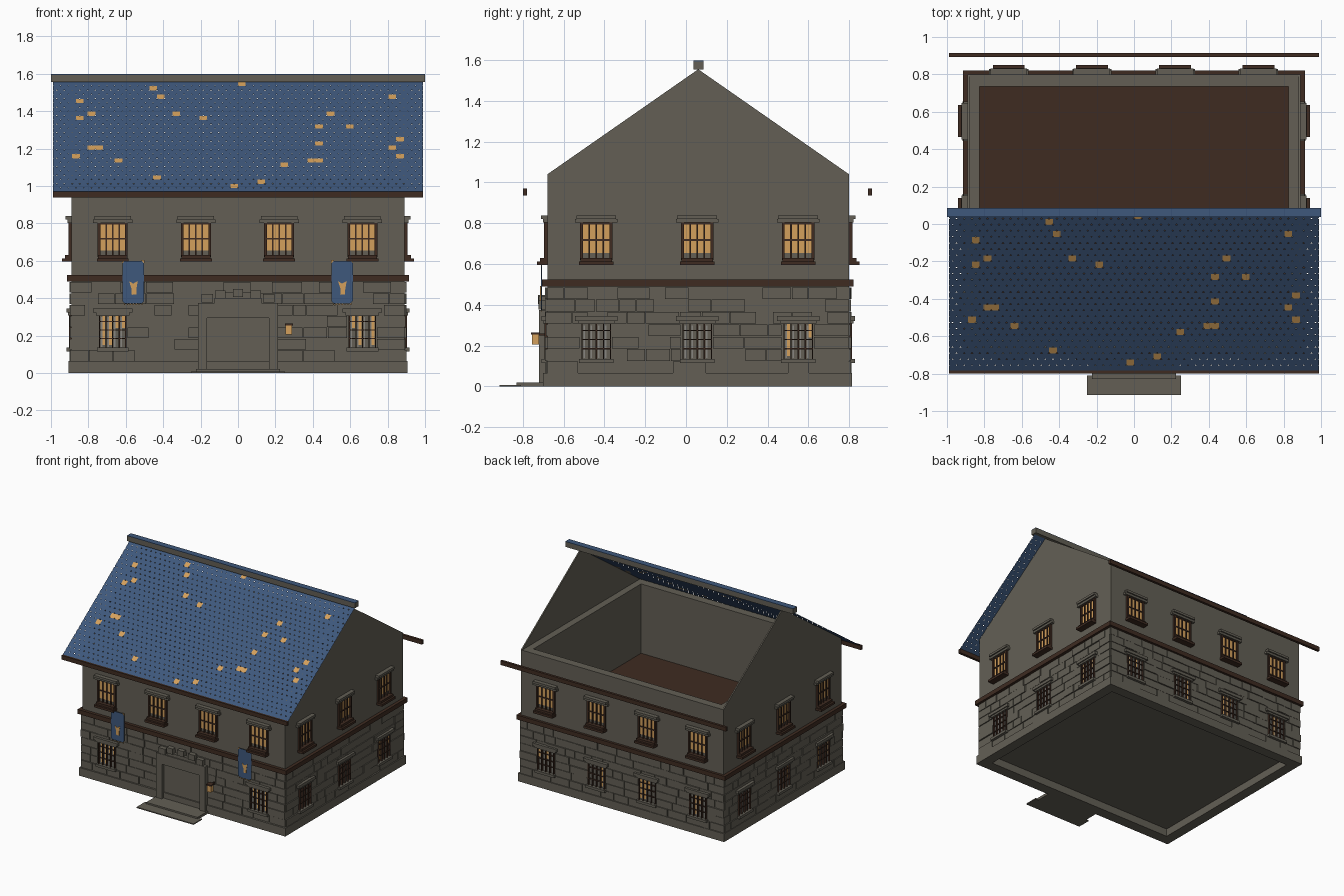
import bpy, bmesh, math, random

if "Cube" in bpy.data.objects:
    bpy.data.objects.remove(bpy.data.objects["Cube"])
random.seed(7)


def lin(c):
    c /= 255
    return c / 12.92 if c < 0.04045 else ((c + 0.055) / 1.055) ** 2.4


def material(name, r, g, b):
    m = bpy.data.materials.new(name)
    m.diffuse_color = (lin(r), lin(g), lin(b), 1)
    m.use_nodes = True
    m.node_tree.nodes["Principled BSDF"].inputs["Base Color"].default_value = m.diffuse_color
    return m


STONE = material("grey_stone", 99, 95, 85)
WOOD = material("dark_brown_wood", 62, 43, 33)
BLUE = material("slate_blue", 62, 88, 124)
AMBER = material("amber_glow", 212, 160, 92)
PALE = material("pale_grey_glass", 135, 133, 128)
parts = {}


def part(name, mat):
    """One bmesh per named part, filled in piece by piece."""
    if name not in parts:
        parts[name] = (bmesh.new(), mat)
    return parts[name][0]


def box(name, mat, x0, x1, y0, y1, z0, z1):
    bm = part(name, mat)
    vs = [bm.verts.new((x, y, z)) for x in (x0, x1) for y in (y0, y1) for z in (z0, z1)]
    for f in ((0, 1, 3, 2), (4, 6, 7, 5), (0, 4, 5, 1), (2, 3, 7, 6), (0, 2, 6, 4), (1, 5, 7, 3)):
        bm.faces.new([vs[i] for i in f])


def ring(name, mat, x, y0, y1, t, z0, z1):
    """Rectangular frame of wall thickness t."""
    box(name, mat, -x, x, y0, y0 + t, z0, z1)
    box(name, mat, -x, x, y1 - t, y1, z0, z1)
    for s in (-x, x - t):
        box(name, mat, s, s + t, y0 + t, y1 - t, z0, z1)


def prism(name, mat, pts, direction):
    """Extrude a polygon (list of 3D points) along a vector."""
    bm = part(name, mat)
    f = bm.faces.new([bm.verts.new(p) for p in pts])
    if direction:
        g = bmesh.ops.extrude_face_region(bm, geom=[f])["geom"]
        bmesh.ops.translate(bm, vec=direction, verts=[v for v in g if isinstance(v, bmesh.types.BMVert)])
        bm.faces.new([bm.verts.new(p) for p in pts]) if not f.is_valid else None


WX, YF, YB = 0.89, -0.68, 0.80


def on_wall(side, name, mat, u0, u1, o0, o1, z0, z1):
    """Box in wall coordinates: u along the wall, o outward."""
    if side == "front":
        box(name, mat, u0, u1, YF - o1, YF - o0, z0, z1)
    elif side == "back":
        box(name, mat, u0, u1, YB + o0, YB + o1, z0, z1)
    elif side == "right":
        box(name, mat, WX + o0, WX + o1, u0, u1, z0, z1)
    else:
        box(name, mat, -WX - o1, -WX - o0, u0, u1, z0, z1)


# Walls, plinth, timber band, floors
ring("walls", STONE, WX, YF, YB, 0.065, 0.0, 1.04)
ring("plinth", STONE, 0.905, -0.70, 0.815, 0.03, 0.0, 0.065)
ring("storey_band", WOOD, 0.915, -0.705, 0.82, 0.03, 0.49, 0.525)
box("upper_floor", WOOD, -0.83, 0.83, -0.62, 0.74, 0.47, 0.49)
box("ground_floor", STONE, -0.83, 0.83, -0.62, 0.74, 0.06, 0.08)

# Gable sheets
for s in (-1, 1):
    prism("gables", STONE, [(s * WX, YF, 1.04), (s * WX, YB, 1.04), (s * WX, 0.06, 1.555)], (-s * 0.01, 0, 0))

# Windows
LONG, SHORT = (-0.67, -0.225, 0.22, 0.665), (-0.44, 0.055, 0.55)
layout = {"front": (LONG, (LONG[0], LONG[3])), "back": (LONG, LONG),
          "right": (SHORT, SHORT), "left": (SHORT, SHORT)}


def upper_window(side, u):
    def w(name, mat, a, b, o0, o1, z0, z1):
        on_wall(side, name, mat, u + a, u + b, o0, o1, z0, z1)
    w("window_panes", AMBER, -0.07, 0.07, 0, 0.004, 0.655, 0.80)
    for a in (-0.08, 0.066):
        w("window_frames", WOOD, a, a + 0.014, 0, 0.016, 0.62, 0.81)
    for a in (-0.035, 0, 0.035):
        w("window_frames", WOOD, a - 0.004, a + 0.004, 0, 0.012, 0.62, 0.80)
    for z, h in ((0.795, 0.012), (0.714, 0.008)):
        w("window_frames", WOOD, -0.08, 0.08, 0, 0.011, z, z + h)
    w("window_sills", WOOD, -0.085, 0.085, 0, 0.05, 0.595, 0.613)
    w("window_sills", WOOD, -0.078, 0.078, 0, 0.035, 0.613, 0.63)
    w("window_lintels", STONE, -0.105, 0.105, 0, 0.022, 0.803, 0.82)
    w("window_lintels", STONE, -0.098, 0.098, 0, 0.032, 0.82, 0.838)


def lower_window(side, u):
    def w(name, mat, a, b, o0, o1, z0, z1):
        on_wall(side, name, mat, u + a, u + b, o0, o1, z0, z1)
    for i in range(4):
        a = -0.066 + i * 0.035
        w("lower_glints", PALE, a + 0.004, a + 0.011, 0, 0.003, 0.14, 0.30)
        if random.random() < 0.4:
            w("lower_lights", AMBER, a + 0.011, a + 0.026, 0, 0.004, random.choice((0.15, 0.2, 0.24)), 0.305)
    for a in (-0.07, -0.035, 0, 0.035, 0.07):
        w("window_bars", WOOD, a - 0.003, a + 0.003, 0, 0.014, 0.135, 0.31)
    for z in (0.185, 0.23, 0.275):
        w("window_bars", WOOD, -0.07, 0.07, 0, 0.011, z - 0.003, z + 0.003)
    w("lower_sills", STONE, -0.085, 0.085, 0, 0.028, 0.115, 0.135)
    w("window_lintels", STONE, -0.09, 0.09, 0, 0.02, 0.308, 0.325)
    w("window_lintels", STONE, -0.105, 0.105, 0, 0.028, 0.322, 0.345)


for side, (ups, lows) in layout.items():
    for u in ups:
        upper_window(side, u)
    for u in lows:
        lower_window(side, u)

# Irregular stone courses on the lower storey, kept clear of openings
COURSES = 7
for side, (ups, lows) in layout.items():
    lo, hi = (-0.897, 0.897) if side in ("front", "back") else (YF, YB)
    for r in range(COURSES):
        h = 0.425 / COURSES
        z = 0.065 + r * h
        holes = [(u - 0.078, u + 0.078) for u in lows] if z + h > 0.14 and z < 0.30 else []
        if side == "front" and z < 0.36:
            holes.append((-0.21, 0.21))
        holes.sort()
        edges = [lo] + [e for hole in holes for e in hole] + [hi]
        for a, b in zip(edges[::2], edges[1::2]):
            while b - a > 0.01:
                c = a + random.uniform(0.07, 0.17)
                c = b if b - c < 0.05 else c
                on_wall(side, "wall_stones", STONE, a, c - 0.004, 0, random.uniform(0.004, 0.012), z, z + h - 0.004)
                a = c

# Doorway with stepped crown and steps
box("door_panel", STONE, -0.17, 0.17, -0.69, -0.67, 0.0, 0.30)
for s in (-1, 1):
    a, b = sorted((s * 0.165, s * 0.215))
    box("door_surround", STONE, a, b, -0.72, -0.67, 0.0, 0.375)
    for u, z, w in ((0.165, 0.40, 0.03), (0.095, 0.42, 0.027)):
        box("door_crown", STONE, s * u - w, s * u + w, -0.722, -0.67, z - 0.022, z + 0.022)
box("door_surround", STONE, -0.165, 0.165, -0.72, -0.67, 0.295, 0.375)
box("door_surround", STONE, -0.125, 0.125, -0.712, -0.67, 0.375, 0.40)
box("door_crown", STONE, -0.027, 0.027, -0.725, -0.67, 0.405, 0.448)
box("door_steps", STONE, -0.25, 0.25, -0.915, -0.81, 0.0, 0.008)
box("door_steps", STONE, -0.225, 0.225, -0.83, -0.67, 0.0, 0.02)

# Wall lantern
box("lantern_light", AMBER, 0.255, 0.29, -0.755, -0.72, 0.205, 0.255)
box("lantern_cap", WOOD, 0.25, 0.295, -0.76, -0.715, 0.255, 0.265)
box("lantern_cap", WOOD, 0.268, 0.277, -0.72, -0.68, 0.25, 0.26)

# Banners with emblem and fringe
for cx in (-0.56, 0.557):
    def flat(pts, y, d, name, mat):
        prism(name, mat, [(cx + x, y, z) for x, z in pts], (0, d, 0))
    flat([(-0.045, 0.6), (0.045, 0.6), (0.058, 0.585), (0.058, 0.385), (0.045, 0.372),
          (-0.045, 0.372), (-0.058, 0.385), (-0.058, 0.585)], -0.712, 0.005, "banners", BLUE)
    flat([(-0.022, 0.49), (0.0, 0.478), (0.024, 0.492), (0.016, 0.445), (0.016, 0.42),
          (-0.008, 0.418), (-0.01, 0.452)], -0.715, 0.004, "banner_emblems", AMBER)
    for i in range(7):
        x = cx - 0.05 + i * 0.0155
        box("banner_fringe", AMBER, x, x + 0.007, -0.711, -0.708, 0.364, 0.373)
    for s in (-1, 1):
        box("banner_fringe", AMBER, cx + s * 0.052 - 0.007, cx + s * 0.052 + 0.007, -0.711, -0.708, 0.588, 0.603)

# Roof: one slope of flat scale tiles
ROWS, COLS = 26, 48
y_top, z_top, y_low, z_low = 0.06, 1.556, -0.79, 0.965


def slope(x, t):
    return (max(-0.99, min(0.99, x)), y_top + (y_low - y_top) * t, z_top + (z_low - z_top) * t)


for r in range(ROWS):
    t0, t1 = r / ROWS, (r + 1) / ROWS
    tw = 1.98 / COLS
    for c in range(COLS + r % 2):
        x0 = -0.99 + (c - 0.5 * (r % 2)) * tw
        x1, k, tm = x0 + tw, tw * 0.14, t1 - 0.18 / ROWS
        lo, hi = max(x0, -0.99), min(x1, 0.99)
        lit = random.random() < 0.015
        name, mat = ("worn_tiles", AMBER) if lit else ("roof_tiles", BLUE)
        prism(name, mat, [slope(lo, t0), slope(lo, tm), slope(lo + k, t1),
                          slope(hi - k, t1), slope(hi, tm), slope(hi, t0)], None)

# Ridge and eave beams
box("ridge_beam", STONE, -1.0, 1.0, 0.037, 0.085, 1.555, 1.594)
box("ridge_cap", BLUE, -1.0, 1.0, 0.037, 0.085, 1.594, 1.598)
for y in (-0.80, 0.893):
    box("eave_beams", WOOD, -0.99, 0.99, y, y + 0.02, 0.937, 0.97)

# Turn every part into an object
for name, (bm, mat) in parts.items():
    bmesh.ops.recalc_face_normals(bm, faces=bm.faces)
    if name in ("roof_tiles", "worn_tiles"):
        for f in bm.faces:
            f.normal_update()
            if f.normal.z < 0:
                f.normal_flip()
    me = bpy.data.meshes.new(name)
    bm.to_mesh(me)
    bm.free()
    me.materials.append(mat)
    bpy.context.collection.objects.link(bpy.data.objects.new(name, me))
